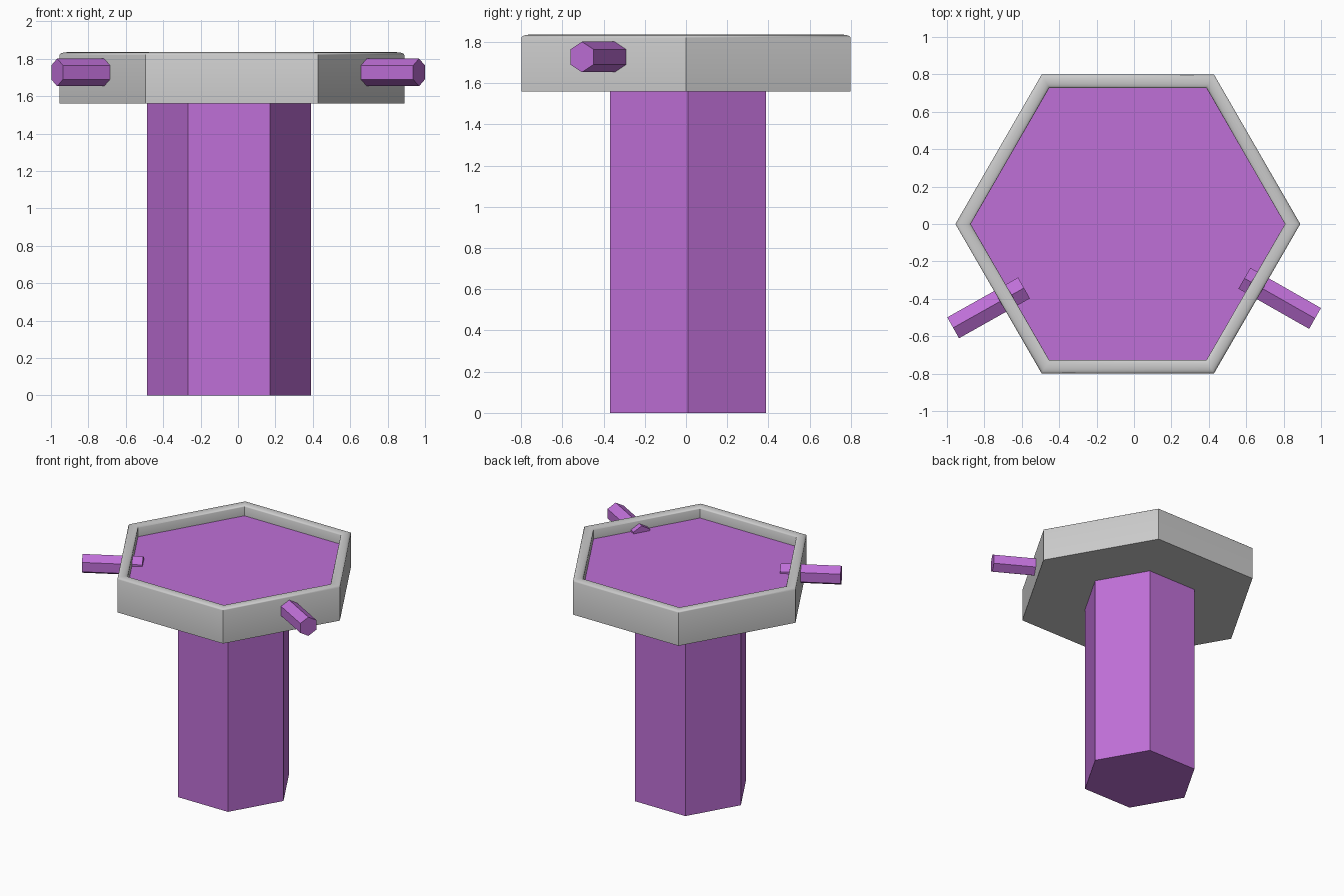
import bpy, bmesh
from math import cos, sin, pi, atan2, hypot
from mathutils import Matrix, Vector

if "Cube" in bpy.data.objects:
    bpy.data.objects.remove(bpy.data.objects["Cube"])

purple = bpy.data.materials.new("purple")
purple.diffuse_color = (0.52, 0.16, 0.68, 1)
purple.use_nodes = True
purple.node_tree.nodes["Principled BSDF"].inputs["Base Color"].default_value = purple.diffuse_color


def add_object(name, bm, mat=None):
    bmesh.ops.recalc_face_normals(bm, faces=bm.faces)
    me = bpy.data.meshes.new(name)
    bm.to_mesh(me)
    bm.free()
    ob = bpy.data.objects.new(name, me)
    bpy.context.collection.objects.link(ob)
    if mat:
        me.materials.append(mat)
    return ob


def hex_prism(name, matrix, radius, length, mat):
    """Six-sided prism centred on its own z axis, a vertex on local x."""
    bm = bmesh.new()
    bmesh.ops.create_cone(bm, cap_ends=True, segments=6, radius1=radius,
                          radius2=radius, depth=length)
    # put a vertex on +x whatever the primitive's start angle
    v = bm.verts[:][0].co if not hasattr(bm.verts, "ensure_lookup_table") else next(iter(bm.verts)).co
    bm.transform(matrix @ Matrix.Rotation(-atan2(v.y, v.x), 4, 'Z'))
    return add_object(name, bm, mat)


# column
hex_prism("column", Matrix.Translation((-0.048, 0.01, 0.78)), 0.438, 1.56, purple)

# head: hexagonal cup with a softly rounded rim, profile as (radius, z)
CX, R_OUT, R_IN, FLOOR = -0.033, 0.922, 0.84, 1.75
mid, half = (R_OUT + R_IN) / 2, (R_OUT - R_IN) / 2
profile = [(R_OUT, 1.56)]
profile += [(mid + half * cos(pi * i / 8), 1.82 + 0.015 * sin(pi * i / 8)) for i in range(9)]
profile.append((R_IN, FLOOR - 0.01))
bm = bmesh.new()
rings = [[bm.verts.new((CX + r * cos(k * pi / 3), r * sin(k * pi / 3), z))
          for k in range(6)] for r, z in profile]
for a, b in zip(rings, rings[1:]):
    for k in range(6):
        n = (k + 1) % 6
        bm.faces.new((a[k], a[n], b[n], b[k]))
bm.faces.new(rings[0])
bm.faces.new(rings[-1])
head = add_object("head_rim", bm)
bpy.context.view_layer.objects.active = head
head.select_set(True)
bpy.ops.object.shade_smooth_by_angle(angle=0.7)
head.select_set(False)

# recessed face inside the rim
hex_prism("head_face", Matrix.Translation((CX, 0, FLOOR - 0.005)), R_IN, 0.01, purple)

# side pegs through the rim, a ridge on top
pegs = {"right_peg": ((0.590, -0.290), (0.968, -0.505)),
        "left_peg": ((-0.588, -0.342), (-0.967, -0.555))}
for name, (p, q) in pegs.items():
    p, q = Vector((*p, 1.727)), Vector((*q, 1.727))
    axis = (q - p).normalized()
    up = Vector((0, 0, 1))
    rot = Matrix((up, axis.cross(up), axis)).transposed().to_4x4()
    hex_prism(name, Matrix.Translation((p + q) / 2) @ rot, 0.074, (q - p).length, purple)
